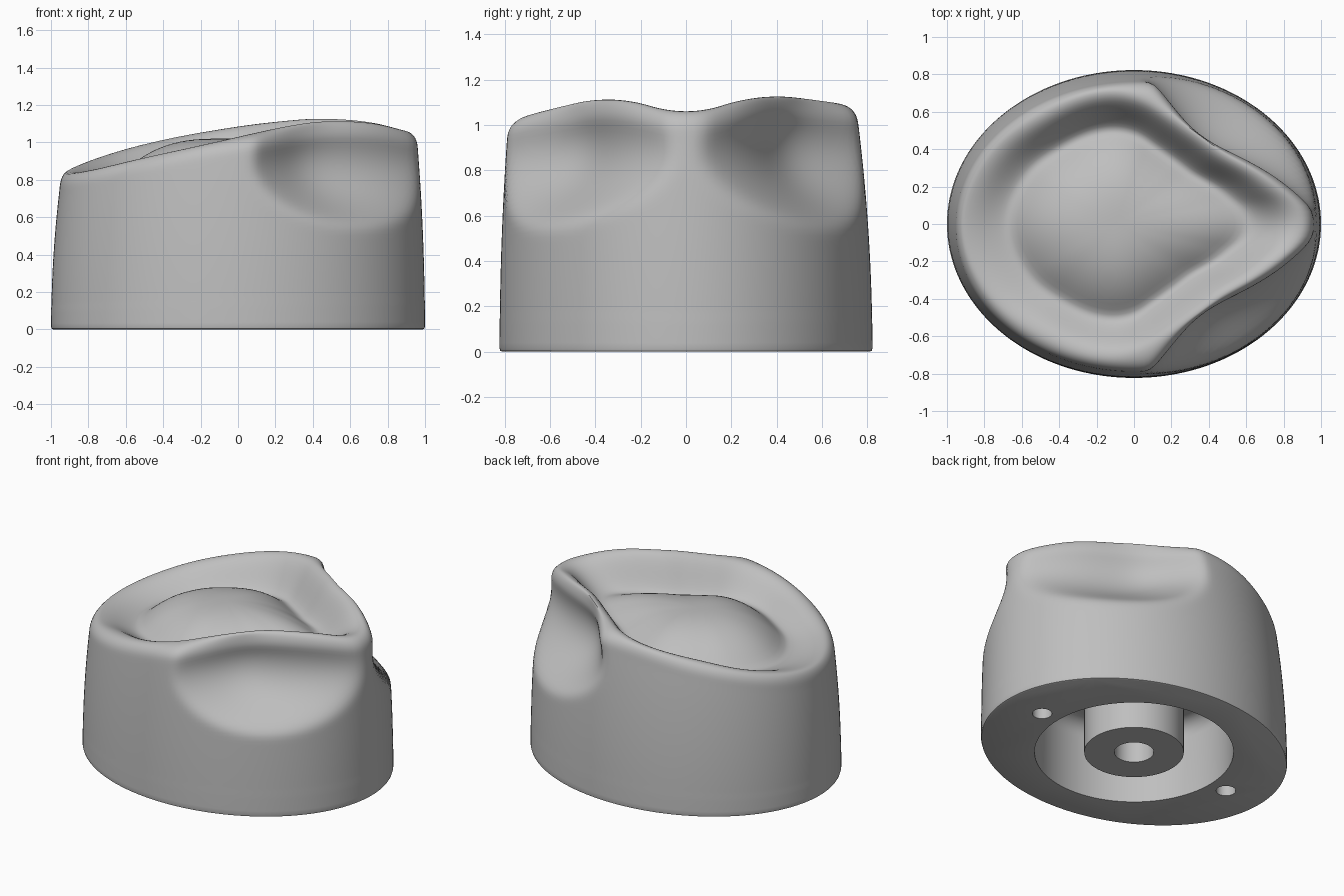
import bpy, bmesh, math
from mathutils import Vector

if "Cube" in bpy.data.objects:
    bpy.data.objects.remove(bpy.data.objects["Cube"])

grey = bpy.data.materials.new("satin grey")
grey.use_nodes = True
grey.diffuse_color = (0.52, 0.52, 0.52, 1)
grey.node_tree.nodes["Principled BSDF"].inputs["Base Color"].default_value = (0.52, 0.52, 0.52, 1)

SEGMENTS = 176
DOME_CENTRE = Vector((-0.1, 0, 1.02))

# Rim outline as angle and radius, and rim height along x
RIM = [(0, .895), (7, .86), (15, .775), (36, .62), (55, .59), (71, .615),
       (86, .68), (100, .72), (131, .765), (153, .845), (180, .91)]
CREST = [(-.92, .84), (-.5, .955), (0, 1.058), (.25, 1.1), (.45, 1.12), (.7, 1.108), (.9, 1.06)]


def smoothstep(a, b, v):
    t = min(1, max(0, (v - a) / (b - a)))
    return t * t * (3 - 2 * t)


def curve(points, v, flat_ends=False):
    """Smooth Hermite interpolation through (position, value) points."""
    last = len(points) - 1
    v = min(points[last][0], max(points[0][0], v))

    def slope(i):
        if flat_ends and i in (0, last):
            return 0
        a, b = points[max(i - 1, 0)], points[min(i + 1, last)]
        return (b[1] - a[1]) / (b[0] - a[0])

    i = max(k for k in range(last) if points[k][0] <= v)
    (x0, y0), (x1, y1) = points[i], points[i + 1]
    w = x1 - x0
    t = (v - x0) / w
    return ((1 + 2 * t) * (1 - t) ** 2 * y0 + t * (1 - t) ** 2 * w * slope(i)
            + t * t * (3 - 2 * t) * y1 + t * t * (t - 1) * w * slope(i + 1))


def section(angle):
    """One radial section of the shell, from the base up, over the rim, to the dome."""
    c, s = math.cos(angle), math.sin(angle)
    degrees = math.degrees(math.acos(max(-1, min(1, c))))
    oval = 1 / math.sqrt(c * c + (s / 0.823) ** 2)
    rim = curve(RIM, degrees, True)
    height = curve(CREST, rim * c) + (0.04 - 0.045 * rim * c) * rim * s
    shoulder = height - 0.09
    taper = 0.06 - 0.02 * c + 0.015 * s

    def radius(z):
        # Tapered oval wall with a bowl-shaped thumb scoop on each side of the tip
        u, v = (degrees - 44) / 40, (z - 0.9) / 0.35
        bowl = max(0, 1 - u * u - v * v) ** (1 + 0.3 * smoothstep(0, 1, -v))
        return oval * (1 - taper * z * z) - 0.28 * bowl

    def at(r, z):
        return Vector((r * c, r * s, z))

    points = [at(oval - 0.012, 0), at(oval - 0.003, 0.004)]
    for i in range(40):
        z = 0.014 + (shoulder - 0.014) * i / 39
        points.append(at(radius(z), z))
    gap = radius(shoulder) - rim
    for i in range(1, 9):
        a = math.pi / 2 * i / 8
        points.append(at(rim + gap * math.cos(a), shoulder + 0.09 * math.sin(a)))

    # Inner wall down to the trough, then the dome
    crest = at(rim, height)
    trough = crest.lerp(DOME_CENTRE, 0.31)
    trough.z = 0.855 + 0.085 * trough.x
    for i in range(1, 13):
        p = crest.lerp(trough, i / 12)
        p.z = height + (trough.z - height) * smoothstep(0.05, 1, i / 12)
        points.append(p)
    for i in range(1, 16):
        p = trough.lerp(DOME_CENTRE, i / 16)
        p.z = trough.z + (DOME_CENTRE.z - trough.z) * (1 - (1 - i / 16) ** 2.7)
        points.append(p)
    return points


def finish(bm, name):
    bmesh.ops.recalc_face_normals(bm, faces=bm.faces)
    mesh = bpy.data.meshes.new(name)
    bm.to_mesh(mesh)
    bm.free()
    obj = bpy.data.objects.new(name, mesh)
    bpy.context.collection.objects.link(obj)
    mesh.materials.append(grey)
    return obj


def shade(obj):
    bpy.ops.object.select_all(action='DESELECT')
    obj.select_set(True)
    bpy.context.view_layer.objects.active = obj
    bpy.ops.object.shade_smooth_by_angle(angle=math.radians(40))


# Shell
bm = bmesh.new()
columns = [[bm.verts.new(p) for p in section(math.tau * k / SEGMENTS)] for k in range(SEGMENTS)]
top = bm.verts.new(DOME_CENTRE)
for k, a in enumerate(columns):
    b = columns[(k + 1) % SEGMENTS]
    for i in range(len(a) - 1):
        bm.faces.new((a[i], b[i], b[i + 1], a[i + 1]))
    bm.faces.new((a[-1], b[-1], top))
bm.faces.new([col[0] for col in reversed(columns)])
soft = [v for col in columns for v in col[8:]] + [top]
for _ in range(4):
    bmesh.ops.smooth_vert(bm, verts=soft, factor=0.5,
                          use_axis_x=True, use_axis_y=True, use_axis_z=True)
knob = finish(bm, "knob_body")


# Hollow underside with a rounded roof edge, and the two pin holes
def cut(name, x, radius, depth, rounding=0):
    bm = bmesh.new()
    bmesh.ops.create_cone(bm, cap_ends=True, segments=96 if rounding else 32,
                          radius1=radius, radius2=radius, depth=depth + 0.1)
    bmesh.ops.translate(bm, verts=bm.verts, vec=(x, 0, (depth - 0.1) / 2))
    if rounding:
        edges = [e for e in bm.edges if all(v.co.z > 0 for v in e.verts)]
        bmesh.ops.bevel(bm, geom=edges, offset=rounding, segments=6, profile=0.5, affect='EDGES')
    cutter = finish(bm, name)
    for face in cutter.data.polygons:
        face.use_smooth = True
    cutter.hide_render = True
    mod = knob.modifiers.new(name, 'BOOLEAN')
    mod.operation, mod.solver, mod.object = 'DIFFERENCE', 'EXACT', cutter
    bpy.context.view_layer.objects.active = knob
    bpy.ops.object.modifier_apply(modifier=name)
    bpy.data.objects.remove(cutter)


cut("cavity_cutter", 0, 0.605, 0.5, 0.1)
for side in (1, -1):
    cut("pin_hole_cutter", 0.73 * side, 0.06, 0.2)
shade(knob)

# Shaft boss: a thick tube hanging from the cavity roof
bm = bmesh.new()
rings = []
for r, z in ((0.303, 0.505), (0.303, 0), (0.12, 0), (0.12, 0.4)):
    rings.append([bm.verts.new((r * math.cos(math.tau * k / 64), r * math.sin(math.tau * k / 64), z))
                  for k in range(64)])
for a, b in zip(rings, rings[1:]):
    for k in range(64):
        n = (k + 1) % 64
        bm.faces.new((a[k], a[n], b[n], b[k]))
bm.faces.new(rings[0])
bm.faces.new(rings[-1])
shade(finish(bm, "shaft_boss"))
